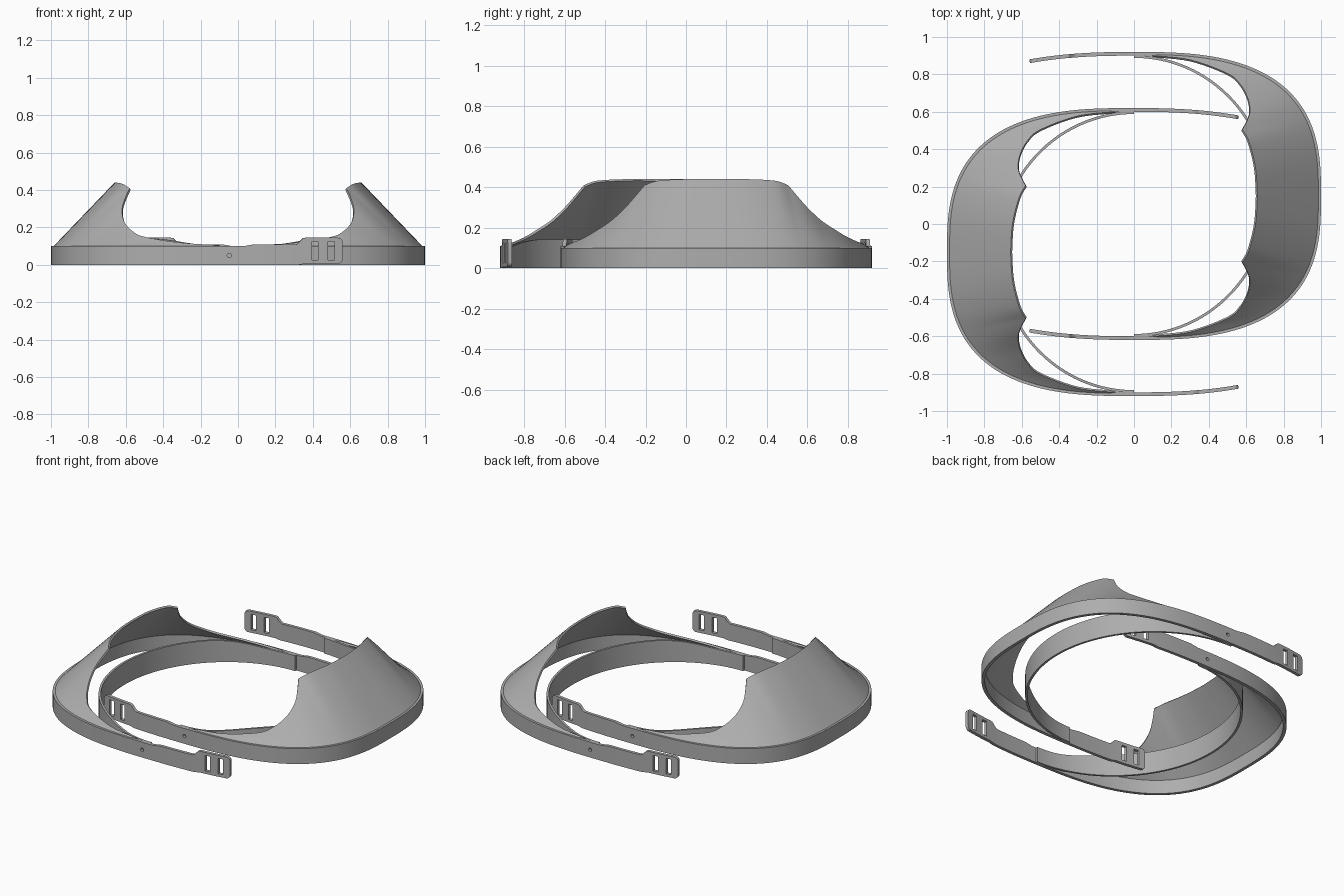
import bpy, bmesh, math
from mathutils import Vector, Matrix

if "Cube" in bpy.data.objects:
    bpy.data.objects.remove(bpy.data.objects["Cube"])

grey = bpy.data.materials.new("matte grey")
grey.use_nodes = True
grey.diffuse_color = (0.42, 0.42, 0.42, 1)
grey.node_tree.nodes["Principled BSDF"].inputs["Base Color"].default_value = (0.42, 0.42, 0.42, 1)

SHIFT = 0.15       # each half is offset sideways from the centre
DEPTH = 0.77       # half width of the outer band
POWER = 2 / 2.8    # roundness of the outer band


def rim(deg, inset=0.0):
    a = math.radians(deg)
    s = math.sin(a)
    return Vector(((1 - inset) * max(math.cos(a), 0) ** POWER,
                   (DEPTH - inset) * math.copysign(abs(s) ** POWER, s)))


def ramp(x, lo, hi):
    t = min(max((x - lo) / (hi - lo), 0), 1)
    return t * t * (3 - 2 * t)


def make_object(name, bm):
    bmesh.ops.recalc_face_normals(bm, faces=bm.faces)
    mesh = bpy.data.meshes.new(name)
    bm.to_mesh(mesh)
    bm.free()
    mesh.materials.append(grey)
    ob = bpy.data.objects.new(name, mesh)
    bpy.context.collection.objects.link(ob)
    return ob


def activate(ob):
    bpy.ops.object.select_all(action='DESELECT')
    ob.select_set(True)
    bpy.context.view_layer.objects.active = ob


def apply_modifier(ob, kind, **settings):
    activate(ob)
    mod = ob.modifiers.new(kind.title(), kind)
    for key, value in settings.items():
        setattr(mod, key, value)
    bpy.ops.object.modifier_apply(modifier=mod.name)


def strip(name, path, span, thick):
    """Upright band along a plan path; span(x) gives its bottom and top."""
    bm = bmesh.new()
    rings = []
    for i, p in enumerate(path):
        d = (path[min(i + 1, len(path) - 1)] - path[max(i - 1, 0)]).normalized()
        q = p + Vector((d.y, -d.x)) * thick
        lo, hi = span(p.x)
        rings.append([bm.verts.new((*c, z)) for c, z in ((p, lo), (p, hi), (q, hi), (q, lo))])
    for a, b in zip(rings, rings[1:]):
        for k in range(4):
            bm.faces.new((a[k], a[k - 1], b[k - 1], b[k]))
    bm.faces.new(rings[0])
    bm.faces.new(rings[-1][::-1])
    return make_object(name, bm)


# Outer band with two strap tabs
def band_span(x):
    top = 0.1 + 0.009 * ramp(-x, 0.02, 0.09) + 0.036 * ramp(-x, 0.31, 0.355)
    low = 0.006 * ramp(-x, 0.32, 0.36)
    r = 0.025
    e = max(0, r - (x + 0.56))
    cut = r - math.sqrt(max(r * r - e * e, 0))
    return low + cut, top - cut


arm_x = [-0.56 + 0.025 * (i / 6) ** 2 for i in range(6)]
arm_x += [-0.535 + 0.0125 * i for i in range(43)]
arm = [Vector((x, DEPTH - 0.04 * (abs(x) / 0.56) ** 2.5)) for x in arm_x]
curve = [rim(90 - 1.5 * i) for i in range(1, 120)]
path = arm + curve + [Vector((p.x, -p.y)) for p in reversed(arm)]
band = strip("outer_band", path, band_span, 0.02)

# Strap slots and peg holes
bm = bmesh.new()
for side in (1, -1):
    for x in (-0.412, -0.498):
        bmesh.ops.create_cube(bm, size=1, matrix=Matrix.Translation((x, side * 0.75, 0.075))
                              @ Matrix.Diagonal((0.034, 0.12, 0.1, 1)))
    bmesh.ops.create_cone(bm, cap_ends=True, segments=16, radius1=0.011, radius2=0.011, depth=0.12,
                          matrix=Matrix.Translation((0.047, side * 0.76, 0.05))
                          @ Matrix.Rotation(math.pi / 2, 4, 'X'))
cutter = make_object("slot_cutter", bm)
cutter.hide_render = True
apply_modifier(band, 'BOOLEAN', object=cutter, operation='DIFFERENCE', solver='EXACT')
bpy.data.objects.remove(cutter)

# Inner head band
oval = [Vector((0.73 * math.cos(a), 0.752 * math.sin(a)))
        for a in (math.radians(90 - 2 * i) for i in range(91))]
inner = strip("inner_band", oval, lambda x: (0, 0.1 + 0.043 * ramp(x, 0.1, 0.5)), 0.014)


# Sloping visor: rim angle, then the free edge x, y, z
top_edge = [(0, .66, 0, .44), (9, .65, .15, .44), (20, .615, .29, .432), (27, .58, .355, .41)]
side_edge = [(27, .58, .355, .41), (32, .608, .41, .345), (36, .62, .455, .295),
             (42, .61, .52, .235), (50, .57, .595, .185), (58, .5, .655, .15),
             (74, .3, .728, .118), (86, .1, .75, .106)]


def smooth(rows, steps=6):
    pts = [Vector(r) for r in rows]
    out = []
    for i in range(len(pts) - 1):
        a, b = pts[i], pts[i + 1]
        ta = (b - pts[max(i - 1, 0)]) / 2
        tb = (pts[min(i + 2, len(pts) - 1)] - a) / 2
        for k in range(steps):
            t = k / steps
            h = t * t * (3 - 2 * t)
            out.append(a * (1 - h) + b * h + ta * t * (1 - t) ** 2 - tb * t * t * (1 - t))
    return out + [pts[-1]]


half = smooth(top_edge)[:-1] + smooth(side_edge)
full = [Vector((-r[0], r[1], -r[2], r[3])) for r in reversed(half[1:])] + half
bm = bmesh.new()
rows = []
for r in full:
    base = Vector((*rim(r[0], 0.012), 0.098))
    tip = Vector((r[1], r[2], r[3]))
    rows.append([bm.verts.new(base.lerp(tip, k / 6)) for k in range(7)])
for a, b in zip(rows, rows[1:]):
    for k in range(6):
        bm.faces.new((a[k], b[k], b[k + 1], a[k + 1]))
visor = make_object("visor", bm)
if visor.data.polygons[len(visor.data.polygons) // 2].normal.x < 0:
    visor.data.flip_normals()
apply_modifier(visor, 'SOLIDIFY', thickness=0.012, offset=-1)

# Shade, place, and repeat the half turned about the centre
for ob in (band, inner, visor):
    activate(ob)
    bpy.ops.object.shade_smooth_by_angle(angle=math.radians(30))
    ob.location.y = SHIFT
    ob.name = "left_" + ob.name
    twin = ob.copy()
    twin.name = ob.name.replace("left", "right")
    twin.location.y = -SHIFT
    twin.rotation_euler.z = math.pi
    bpy.context.collection.objects.link(twin)
